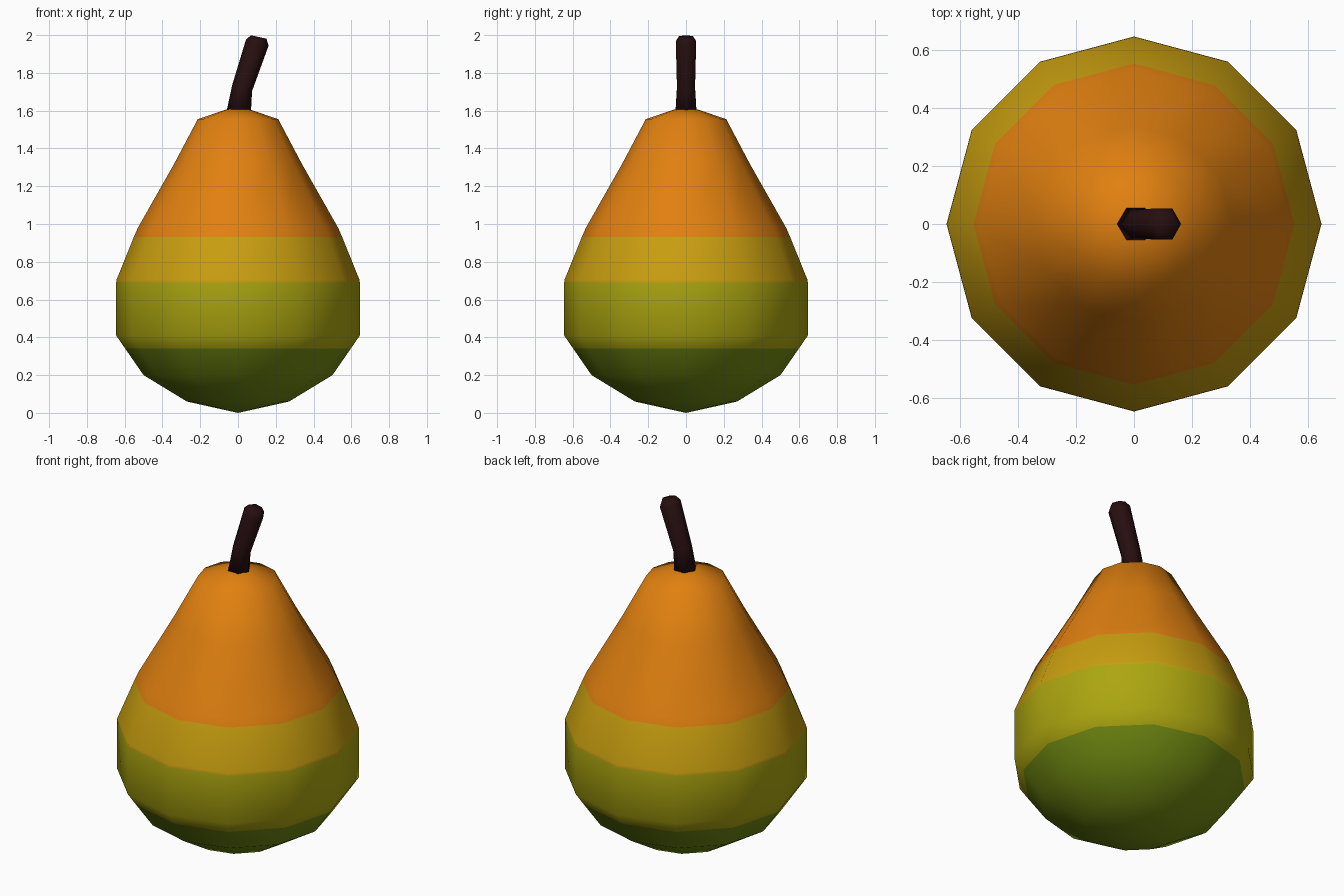
import bpy, bmesh, math
from mathutils import Vector

if "Cube" in bpy.data.objects:
    bpy.data.objects.remove(bpy.data.objects["Cube"])


def material(name, rgb):
    m = bpy.data.materials.new(name)
    m.diffuse_color = (*rgb, 1)
    m.use_nodes = True
    m.node_tree.nodes["Principled BSDF"].inputs["Base Color"].default_value = m.diffuse_color
    return m


def loft(name, rings, sides, mats, band_of):
    """Skin a stack of tilted rings (x, z, radius, tilt); radius 0 makes a pole."""
    bm = bmesh.new()
    loops = []
    for x, z, r, tilt in rings:
        n = sides if r > 0 else 1
        loop = []
        for i in range(n):
            a = 2 * math.pi * i / sides
            u = r * math.cos(a)
            loop.append(bm.verts.new(Vector((x + u * math.cos(tilt), r * math.sin(a),
                                             z - u * math.sin(tilt)))))
        loops.append(loop)
    for lo, hi in zip(loops, loops[1:]):
        for i in range(sides):
            j = (i + 1) % sides
            quad = [lo[i % len(lo)], lo[j % len(lo)], hi[j % len(hi)], hi[i % len(hi)]]
            bm.faces.new(list(dict.fromkeys(quad)))
    for loop in (loops[0], loops[-1]):
        if len(loop) > 1:
            bm.faces.new(loop)
    bmesh.ops.recalc_face_normals(bm, faces=bm.faces[:])
    for f in bm.faces:
        f.smooth = True
        f.material_index = band_of(f.calc_center_median().z)
    me = bpy.data.meshes.new(name)
    bm.to_mesh(me)
    bm.free()
    for m in mats:
        me.materials.append(m)
    ob = bpy.data.objects.new(name, me)
    bpy.context.collection.objects.link(ob)
    return ob


# Colours, bottom to top
skin = [material("leaf green", (0.171, 0.262, 0.006)),
        material("yellow green", (0.413, 0.381, 0.005)),
        material("golden yellow", (0.578, 0.342, 0.005)),
        material("orange", (0.75, 0.216, 0.005))]
brown = material("dark brown", (0.02, 0.0045, 0.005))

# Pear body: twelve-sided, rings added where the colour changes
BANDS = (0.34, 0.69, 0.93)
profile = [(0, 0), (0.27, 0.06), (0.50, 0.20), (0.597, 0.34), (0.645, 0.41),
           (0.645, 0.69), (0.643, 0.705), (0.552, 0.93), (0.53, 0.98),
           (0.34, 1.315), (0.213, 1.555), (0.06, 1.607), (0, 1.612)]
loft("pear_body", [(0, z, r, 0) for r, z in profile], 12, skin,
     lambda z: sum(z > b for b in BANDS))

# Stem: bent six-sided stalk with a bevelled tip
stem = [(0.003, 1.585, 0.065, 0.08), (0.022, 1.72, 0.055, 0.3),
        (0.102, 1.96, 0.062, 0.27), (0.110, 1.99, 0.042, 0.22)]
loft("stem", stem, 6, [brown], lambda z: 0)
